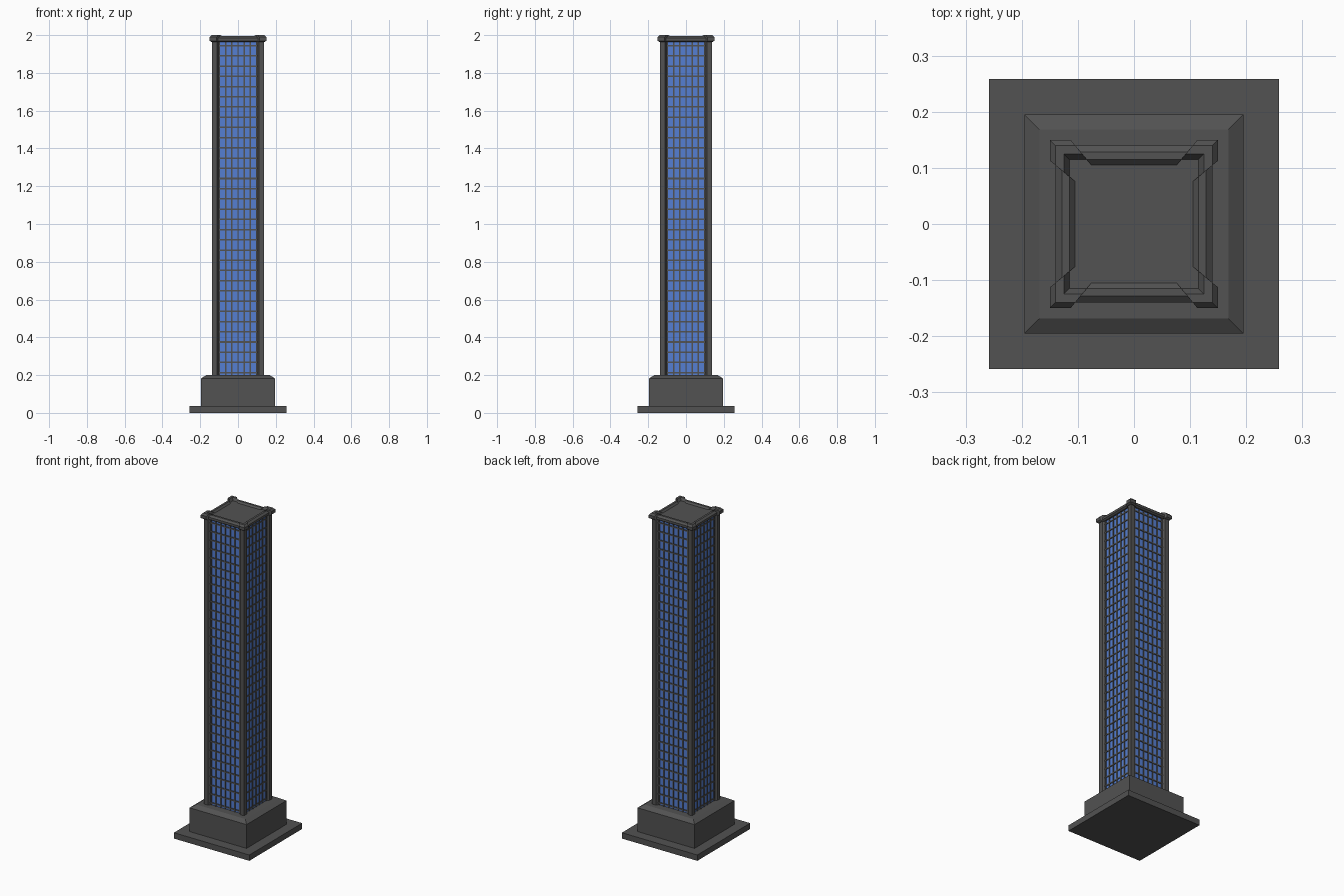
import bpy, bmesh
from math import pi
from mathutils import Matrix

cube = bpy.data.objects.get("Cube")
if cube:
    bpy.data.objects.remove(cube, do_unlink=True)


def material(name, rgb):
    m = bpy.data.materials.new(name)
    m.use_nodes = True
    m.diffuse_color = (*rgb, 1)
    bsdf = next(n for n in m.node_tree.nodes if n.type == 'BSDF_PRINCIPLED')
    bsdf.inputs["Base Color"].default_value = (*rgb, 1)
    return m


STONE = material("dark grey stone", (0.085, 0.085, 0.085))
GLASS = material("blue glass", (0.09, 0.21, 0.65))


def finish(name, bm, mat):
    bmesh.ops.recalc_face_normals(bm, faces=bm.faces[:])
    mesh = bpy.data.meshes.new(name)
    bm.to_mesh(mesh)
    bm.free()
    mesh.materials.append(mat)
    ob = bpy.data.objects.new(name, mesh)
    bpy.context.collection.objects.link(ob)
    return ob


def add_box(bm, x0, x1, y0, y1, z0, z1):
    mat = Matrix.Translation(((x0 + x1) / 2, (y0 + y1) / 2, (z0 + z1) / 2)) \
        @ Matrix.Diagonal((x1 - x0, y1 - y0, z1 - z0, 1))
    bmesh.ops.create_cube(bm, size=1, matrix=mat)


def loft(bm, loops):
    """Skin a stack of matching closed loops and cap both ends."""
    rings = [[bm.verts.new(p) for p in loop] for loop in loops]
    for a, b in zip(rings, rings[1:]):
        for i in range(len(a)):
            j = (i + 1) % len(a)
            bm.faces.new((a[i], a[j], b[j], b[i]))
    bm.faces.new(rings[0])
    bm.faces.new(rings[-1])


def four_ways(bm):
    """Repeat the geometry on all four sides."""
    src = bm.verts[:] + bm.edges[:] + bm.faces[:]
    for k in range(1, 4):
        new = bmesh.ops.duplicate(bm, geom=src)["geom"]
        verts = [v for v in new if isinstance(v, bmesh.types.BMVert)]
        bmesh.ops.rotate(bm, verts=verts, matrix=Matrix.Rotation(k * pi / 2, 3, 'Z'))


def square(r, z):
    return [(r, -r, z), (r, r, z), (-r, r, z), (-r, -r, z)]


# Ground slab and podium with sloped top
bm = bmesh.new()
loft(bm, [square(0.258, 0), square(0.258, 0.036)])
finish("ground_slab", bm, STONE)

bm = bmesh.new()
loft(bm, [square(0.195, 0.036), square(0.195, 0.183), square(0.168, 0.2)])
finish("podium", bm, STONE)

# Glass core
BOTTOM, TOP, GLASS_R = 0.2, 1.97, 0.122
bm = bmesh.new()
loft(bm, [square(GLASS_R, BOTTOM), square(GLASS_R, TOP)])
finish("glass_core", bm, GLASS)

# Window grid: upright mullions and floor bars
BAR, FLOOR, COLUMN = 0.0035, 0.0541, 0.0325
FRONT = -GLASS_R - 0.004
bm = bmesh.new()
for i in range(-3, 4):
    add_box(bm, i * COLUMN - BAR, i * COLUMN + BAR, FRONT, -GLASS_R + 0.002, BOTTOM, TOP)
four_ways(bm)
finish("window_mullions", bm, STONE)

bm = bmesh.new()
for i in range(33):
    z = 0.213 + i * FLOOR
    add_box(bm, -0.105, 0.105, FRONT, -GLASS_R + 0.002, z - BAR - 0.0005, z + BAR + 0.0005)
four_ways(bm)
finish("floor_bars", bm, STONE)

# Corner pillars with chamfered inner edges
OUT, MID, INN = 0.137, 0.11, 0.1
section = [(OUT, OUT), (MID, OUT), (INN, 0.122), (INN, INN), (0.122, INN), (OUT, MID)]
bm = bmesh.new()
loft(bm, [[(x, y, z) for x, y in section] for z in (BOTTOM, TOP)])
four_ways(bm)
finish("corner_pillars", bm, STONE)


# Roof cap: a parapet whose corners step outward and upward
def cap_loop(rc, zc, rs, zs):
    def edge(r):
        return 0.113 - (0.15 - r) * 0.82
    side = [(rc, -rc, zc), (rc, -edge(rc), zc), (rs, -edge(rs), zs),
            (rs, edge(rs), zs), (rc, edge(rc), zc)]
    loop = []
    for _ in range(4):
        loop += side
        side = [(-y, x, z) for x, y, z in side]
    return loop


bm = bmesh.new()
loft(bm, [cap_loop(*p) for p in (
    (0.14, 1.963, 0.13, 1.963),
    (0.15, 1.97, 0.14, 1.97),
    (0.15, 1.989, 0.14, 1.984),
    (0.14, 2.0, 0.128, 1.994),
    (0.125, 2.0, 0.115, 1.994),
    (0.115, 1.984, 0.105, 1.984))])
finish("roof_cap", bm, STONE)
